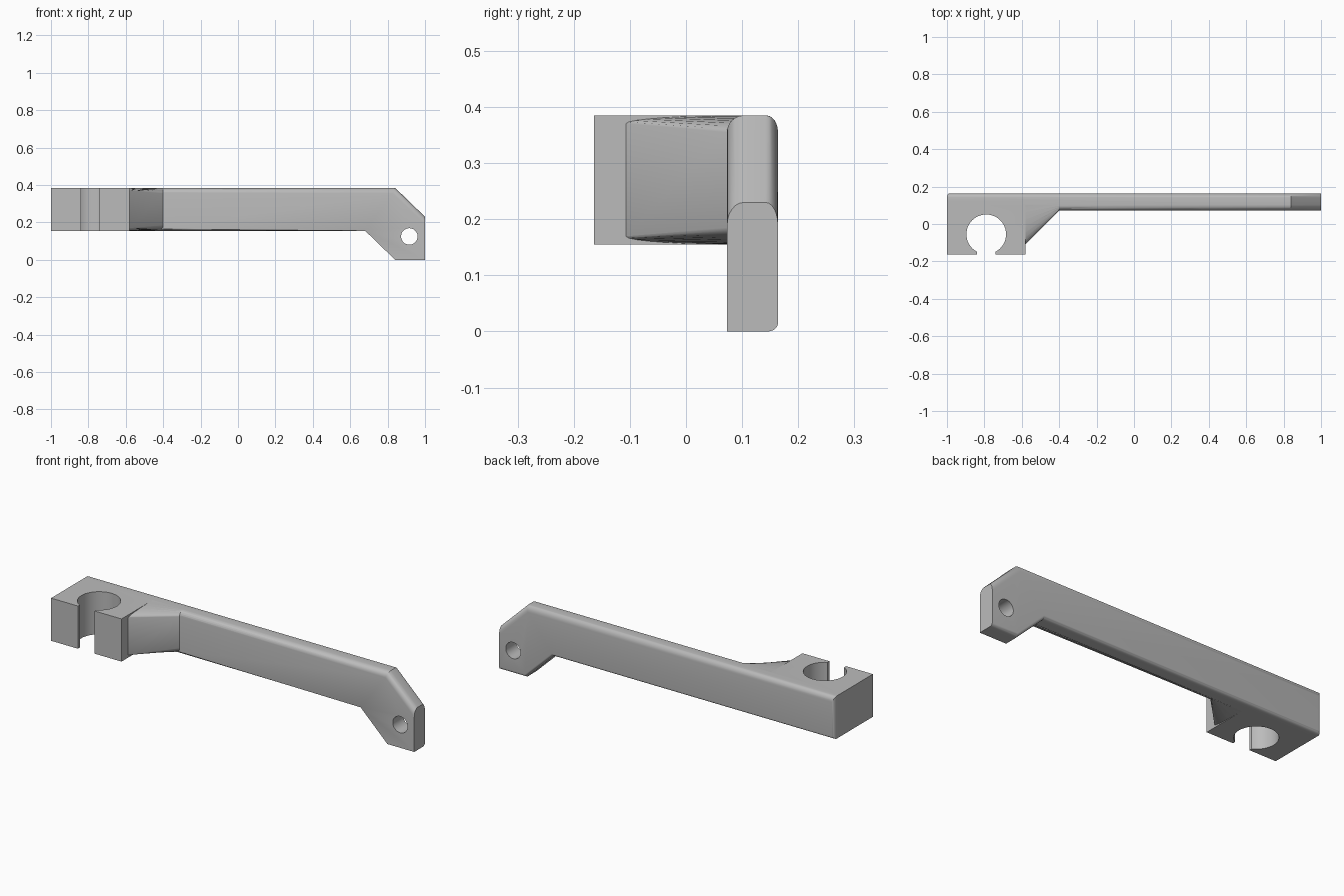
import bpy, bmesh
from math import cos, sin, pi, radians

cube = bpy.data.objects.get("Cube")
if cube:
    bpy.data.objects.remove(cube, do_unlink=True)

grey = bpy.data.materials.new("grey_plastic")
grey.use_nodes = True
COLOUR = (0.5, 0.5, 0.5, 1)
grey.diffuse_color = COLOUR
grey.node_tree.nodes["Principled BSDF"].inputs["Base Color"].default_value = COLOUR

BACK, FRONT, CLIP_FRONT = 0.164, 0.073, -0.164
LOW, TOP = 0.155, 0.385


def loft(name, start, end, weight=None):
    """Solid between two matching closed loops; weight(edge) sets bevel size."""
    bm = bmesh.new()
    a = [bm.verts.new(p) for p in start]
    b = [bm.verts.new(p) for p in end]
    bm.faces.new(a)
    bm.faces.new(b[::-1])
    for i in range(len(a)):
        j = (i + 1) % len(a)
        bm.faces.new((a[j], a[i], b[i], b[j]))
    bmesh.ops.recalc_face_normals(bm, faces=bm.faces)
    if weight:
        layer = bm.edges.layers.float.new("bevel_weight_edge")
        for e in bm.edges:
            e[layer] = weight(e)
    mesh = bpy.data.meshes.new(name)
    bm.to_mesh(mesh)
    bm.free()
    mesh.materials.append(grey)
    ob = bpy.data.objects.new(name, mesh)
    bpy.context.collection.objects.link(ob)
    return ob


def prism_y(name, outline, y0, y1, weight=None):
    return loft(name, [(x, y0, z) for x, z in outline],
                [(x, y1, z) for x, z in outline], weight)


def prism_z(name, outline, z0, z1):
    return loft(name, [(x, y, z0) for x, y in outline],
                [(x, y, z1) for x, y in outline])


def circle(cx, cy, r, n=48):
    return [(cx + r * cos(2 * pi * i / n), cy + r * sin(2 * pi * i / n))
            for i in range(n)]


def rect(x0, y0, x1, y1):
    return [(x0, y0), (x1, y0), (x1, y1), (x0, y1)]


def apply_modifier(ob, mod):
    bpy.context.view_layer.objects.active = ob
    bpy.ops.object.modifier_apply(modifier=mod.name)


def combine(ob, other, operation):
    mod = ob.modifiers.new(operation.lower(), "BOOLEAN")
    mod.operation = operation
    mod.solver = "EXACT"
    mod.object = other
    apply_modifier(ob, mod)
    bpy.data.objects.remove(other, do_unlink=True)


# Arm with the cranked end; large rounding on top, smaller on the other edges
def arm_rounding(e):
    p, q = (v.co for v in e.verts)
    mid = (p + q) / 2
    if abs(p.y - q.y) > 0.01 or mid.x > 0.99:
        return 0
    if mid.z > 0.3:
        return 1
    if mid.y > 0.1:
        return 0.5
    return 0.65 if abs(p.z - q.z) < 0.01 and mid.z > 0.1 else 0


arm = prism_y("bracket_arm", [(-1, LOW), (0.68, LOW), (0.84, 0), (1, 0),
                              (1, 0.23), (0.84, TOP), (-1, TOP)],
              FRONT, BACK, arm_rounding)
bevel = arm.modifiers.new("rounding", "BEVEL")
bevel.limit_method = "WEIGHT"
bevel.width = 0.03
bevel.segments = 6
apply_modifier(arm, bevel)

# Clip block
combine(arm, prism_z("clip_block", rect(-1, CLIP_FRONT, -0.58, 0.125), LOW, TOP), "UNION")


# Gusset whose rounding flattens out toward the clip block
def gusset_section(x, y, ry, rz, n=8):
    upper = [(x, y + ry * (1 - cos(t)), TOP - rz * (1 - sin(t)))
             for t in (pi / 2 * i / n for i in range(n + 1))]
    lower = [(x, py, LOW + TOP - pz) for x, py, pz in upper[::-1]]
    return lower + upper + [(x, 0.13, TOP), (x, 0.13, LOW)]


combine(arm, loft("gusset", gusset_section(-0.588, -0.115, 0.22, 0.014),
                  gusset_section(-0.4, FRONT, 0.03, 0.03)), "UNION")

# Clip bore, its front opening and the pivot hole
combine(arm, prism_z("bore_cutter", circle(-0.79, -0.055, 0.106), 0, 0.6), "DIFFERENCE")
combine(arm, prism_z("slot_cutter", rect(-0.84, -0.3, -0.74, -0.1), 0, 0.6), "DIFFERENCE")
combine(arm, prism_y("pivot_cutter", circle(0.916, 0.125, 0.044), 0, 0.3), "DIFFERENCE")

bpy.ops.object.select_all(action="DESELECT")
arm.select_set(True)
bpy.context.view_layer.objects.active = arm
bpy.ops.object.shade_smooth_by_angle(angle=radians(30))
